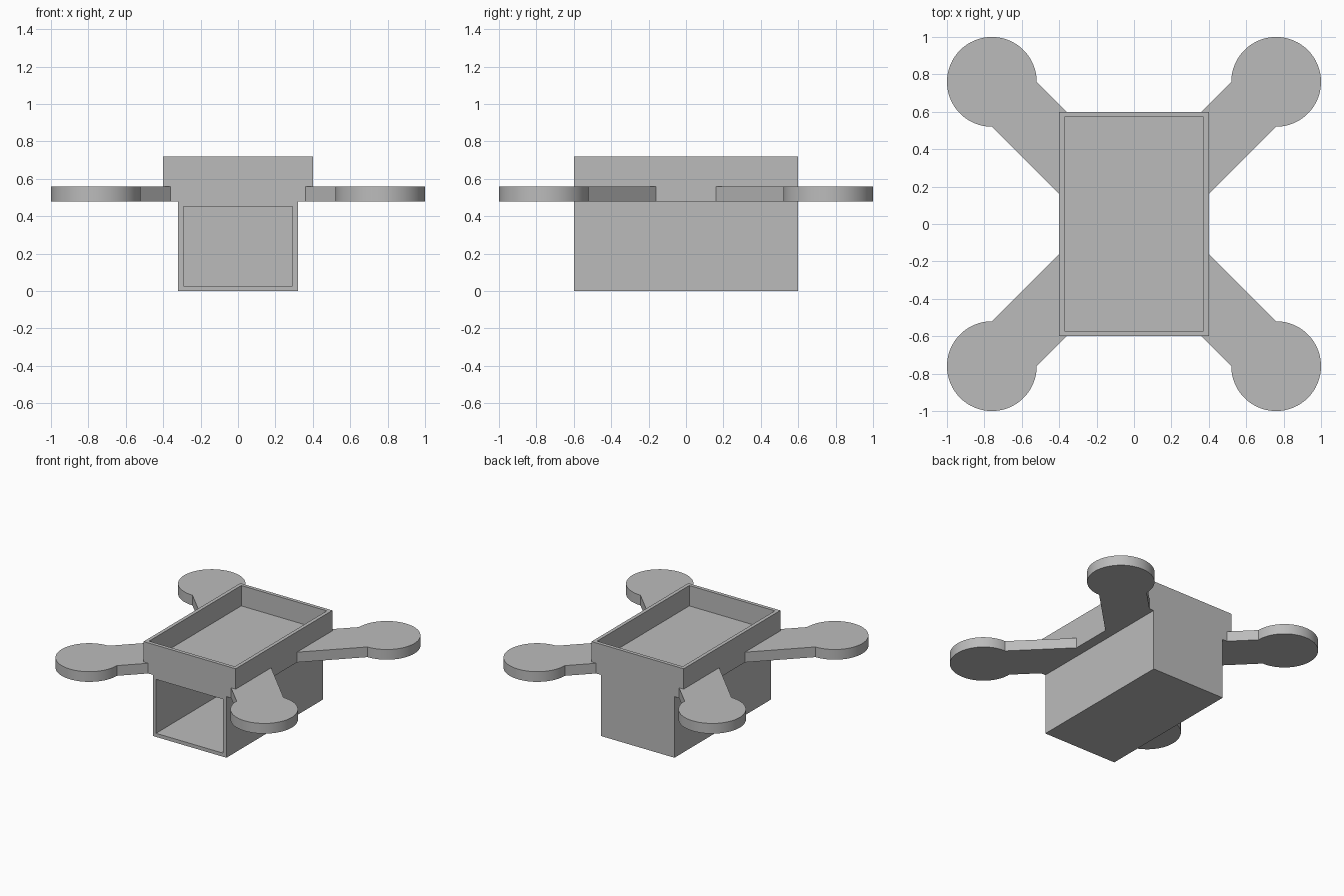
import bpy, bmesh
from math import sin, cos, radians
from mathutils import Vector

if "Cube" in bpy.data.objects:
    bpy.data.objects.remove(bpy.data.objects["Cube"])

grey = bpy.data.materials.new("light grey plastic")
grey.use_nodes = True
colour = (0.5, 0.5, 0.5, 1)
grey.diffuse_color = colour
grey.node_tree.nodes["Principled BSDF"].inputs["Base Color"].default_value = colour

WALL = 0.04
PLATE_BOTTOM, PLATE_TOP, RIM_TOP = 0.48, 0.56, 0.72


def finish(name, bm):
    bmesh.ops.recalc_face_normals(bm, faces=bm.faces)
    mesh = bpy.data.meshes.new(name)
    bm.to_mesh(mesh)
    bm.free()
    obj = bpy.data.objects.new(name, mesh)
    obj.data.materials.append(grey)
    bpy.context.collection.objects.link(obj)
    return obj


def face_towards(bm, direction):
    bm.normal_update()
    return max(bm.faces, key=lambda f: f.normal.dot(direction))


def hollow_box(name, half_x, half_y, z0, z1, opening, depth, through=False):
    """Box with a pocket sunk into the side facing the opening direction."""
    bm = bmesh.new()
    bmesh.ops.create_cube(bm, size=2)
    for v in bm.verts:
        v.co = (v.co.x * half_x, v.co.y * half_y, z0 if v.co.z < 0 else z1)
    opening = Vector(opening)
    mouth = face_towards(bm, opening)
    back = face_towards(bm, -opening)
    bmesh.ops.inset_individual(bm, faces=[mouth], thickness=WALL)
    pocket = bmesh.ops.extrude_discrete_faces(bm, faces=[mouth])["faces"][0]
    bmesh.ops.translate(bm, verts=pocket.verts, vec=-opening * depth)
    if through:
        bmesh.ops.delete(bm, geom=[pocket, back], context="FACES")
    return finish(name, bm)


# Frame plate: one outline with four diagonal arms ending in round motor pads
half_x, half_y, pad, radius = 0.4, 0.6, 0.76, 0.24
quarter = [(half_x, half_x - radius)]
for i in range(49):
    a = radians(-90 + 270 * i / 48)
    quarter.append((pad + radius * cos(a), pad + radius * sin(a)))
quarter.append((half_y - radius, half_y))
half = quarter + [(-x, y) for x, y in reversed(quarter)]
outline = half + [(-x, -y) for x, y in half]

bm = bmesh.new()
base = bm.faces.new([bm.verts.new((x, y, PLATE_BOTTOM)) for x, y in outline])
top = bmesh.ops.extrude_face_region(bm, geom=[base], use_keep_orig=True)["geom"]
bmesh.ops.translate(bm, verts=[g for g in top if isinstance(g, bmesh.types.BMVert)],
                    vec=(0, 0, PLATE_TOP - PLATE_BOTTOM))
plate = finish("frame_plate_with_arms", bm)

# Tray rim standing on the plate
hollow_box("tray_rim", half_x, half_y, PLATE_TOP, RIM_TOP,
           (0, 0, 1), RIM_TOP - PLATE_TOP, through=True)

# Cargo box under the plate, open at the front
hollow_box("cargo_box", 0.32, half_y, 0, PLATE_BOTTOM,
           (0, -1, 0), 2 * half_y - WALL)

# Smooth round pads, sharp edges elsewhere
bpy.ops.object.select_all(action="DESELECT")
plate.select_set(True)
bpy.context.view_layer.objects.active = plate
bpy.ops.object.shade_smooth_by_angle(angle=radians(30))
